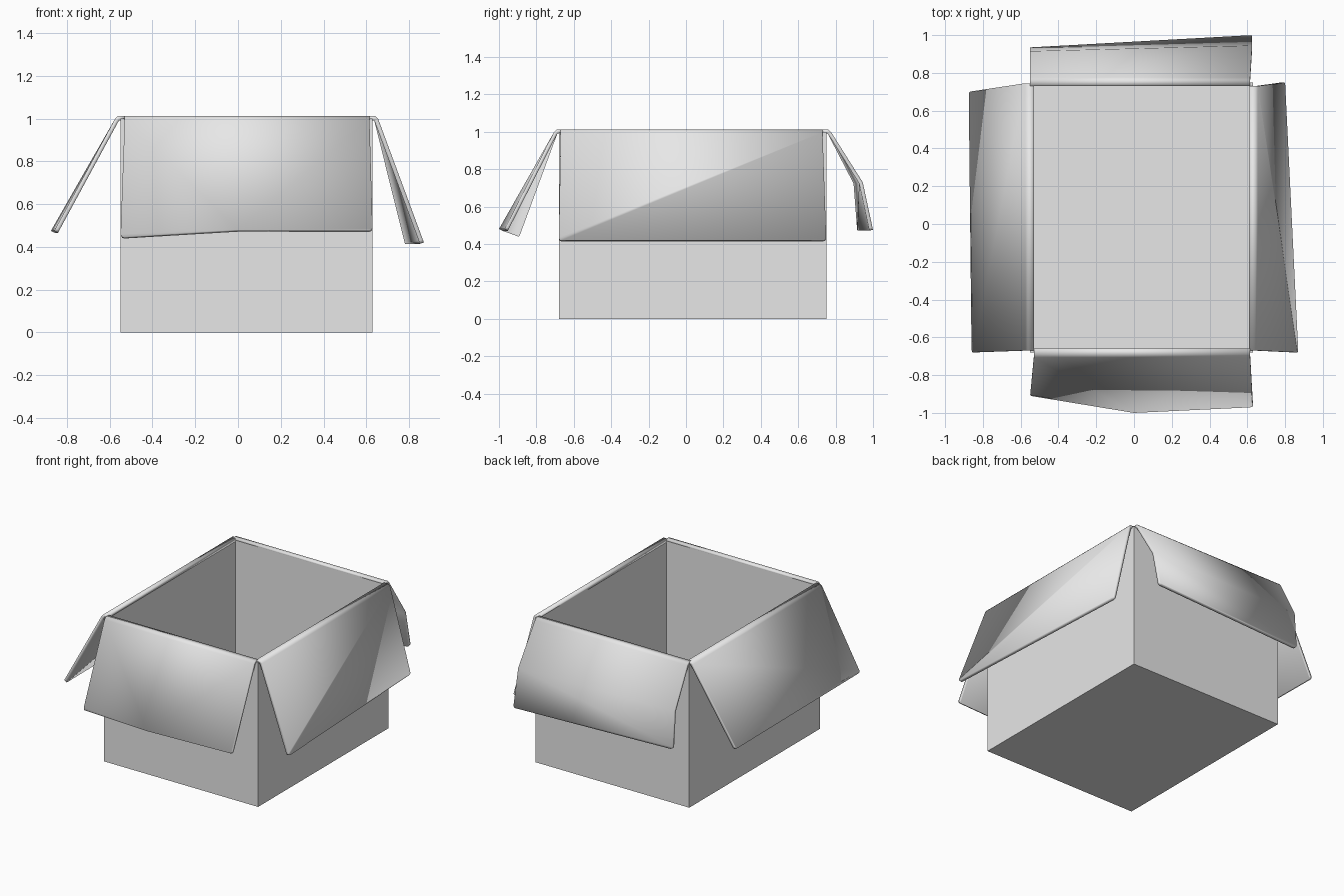
import bpy
import bmesh
from mathutils import Vector

if "Cube" in bpy.data.objects:
    bpy.data.objects.remove(bpy.data.objects["Cube"], do_unlink=True)

card = bpy.data.materials.new("light grey card")
card.use_nodes = True
card.diffuse_color = (0.8, 0.8, 0.8, 1)
card.node_tree.nodes["Principled BSDF"].inputs["Base Color"].default_value = card.diffuse_color

THICK = 0.02
RIM = 1.012
LEFT, RIGHT, FRONT, BACK = -0.55, 0.63, -0.68, 0.75


def make_object(name, bm):
    mesh = bpy.data.meshes.new(name)
    bm.to_mesh(mesh)
    bm.free()
    mesh.materials.append(card)
    ob = bpy.data.objects.new(name, mesh)
    bpy.context.collection.objects.link(ob)
    return ob


def add_solidify(ob):
    mod = ob.modifiers.new("card thickness", 'SOLIDIFY')
    mod.thickness = THICK
    mod.offset = -1
    mod.use_even_offset = True


# Open-topped box with card walls
bm = bmesh.new()
bmesh.ops.create_cube(bm, size=1)
for v in bm.verts:
    v.co = Vector((LEFT if v.co.x < 0 else RIGHT,
                   FRONT if v.co.y < 0 else BACK,
                   0 if v.co.z < 0 else 1))
bmesh.ops.delete(bm, geom=[f for f in bm.faces if f.normal.z > 0.5], context='FACES')
add_solidify(make_object("box_body", bm))


def flap(name, along, out, edge, columns):
    """Each column: position on the hinge, then lower points (along, outward, height)."""
    along, out = Vector(along), Vector(out)
    bm = bmesh.new()
    grid = []
    for top, *lower in columns:
        points = [(top, edge - THICK, RIM), (top, edge + 0.012, RIM),
                  (top, edge + 0.026, RIM - 0.014)] + lower
        grid.append([bm.verts.new(along * t + out * d + Vector((0, 0, z)))
                     for t, d, z in points])
    for a, b in zip(grid, grid[1:]):
        for i in range(len(a) - 1):
            bm.faces.new((a[i], a[i + 1], b[i + 1], b[i]))
    bmesh.ops.remove_doubles(bm, verts=bm.verts, dist=0.0005)
    bm.normal_update()
    # Round off the two loose corners
    low = min(len(c) for c in grid) - 1
    corners = [grid[0][low], grid[-1][low]]
    bmesh.ops.bevel(bm, geom=corners, offset=0.015, segments=2,
                    affect='VERTICES', profile=0.5)
    bm.normal_update()
    if sum(f.normal.dot(out) * f.calc_area() for f in bm.faces) < 0:
        bmesh.ops.reverse_faces(bm, faces=bm.faces)
    ob = make_object(name, bm)
    bpy.ops.object.select_all(action='DESELECT')
    ob.select_set(True)
    bpy.context.view_layer.objects.active = ob
    bpy.ops.object.shade_smooth_by_angle(angle=0.7)
    add_solidify(ob)


X, Y = (1, 0, 0), (0, 1, 0)

# Front flap, with one corner bent inward
flap("front_flap", X, (0, -1, 0), -FRONT,
     [(-0.53, (-0.55, 0.91, 0.445)),
      (-0.53, (0.0, 1.0, 0.48)),
      (0.615, (0.63, 0.97, 0.48))])

# Back flap, creased halfway down
flap("back_flap", X, Y, BACK,
     [(-0.55, (-0.55, 0.915, 0.73), (-0.55, 0.935, 0.475)),
      (0.615, (0.625, 0.945, 0.73), (0.625, 1.0, 0.475))])

# Side flaps
flap("right_flap", Y, (-1, 0, 0), -LEFT,
     [(-0.67, (-0.68, 0.86, 0.475)), (0.745, (0.70, 0.875, 0.475))])
flap("left_flap", Y, X, RIGHT,
     [(-0.67, (-0.68, 0.87, 0.42)), (0.73, (0.75, 0.80, 0.42))])
